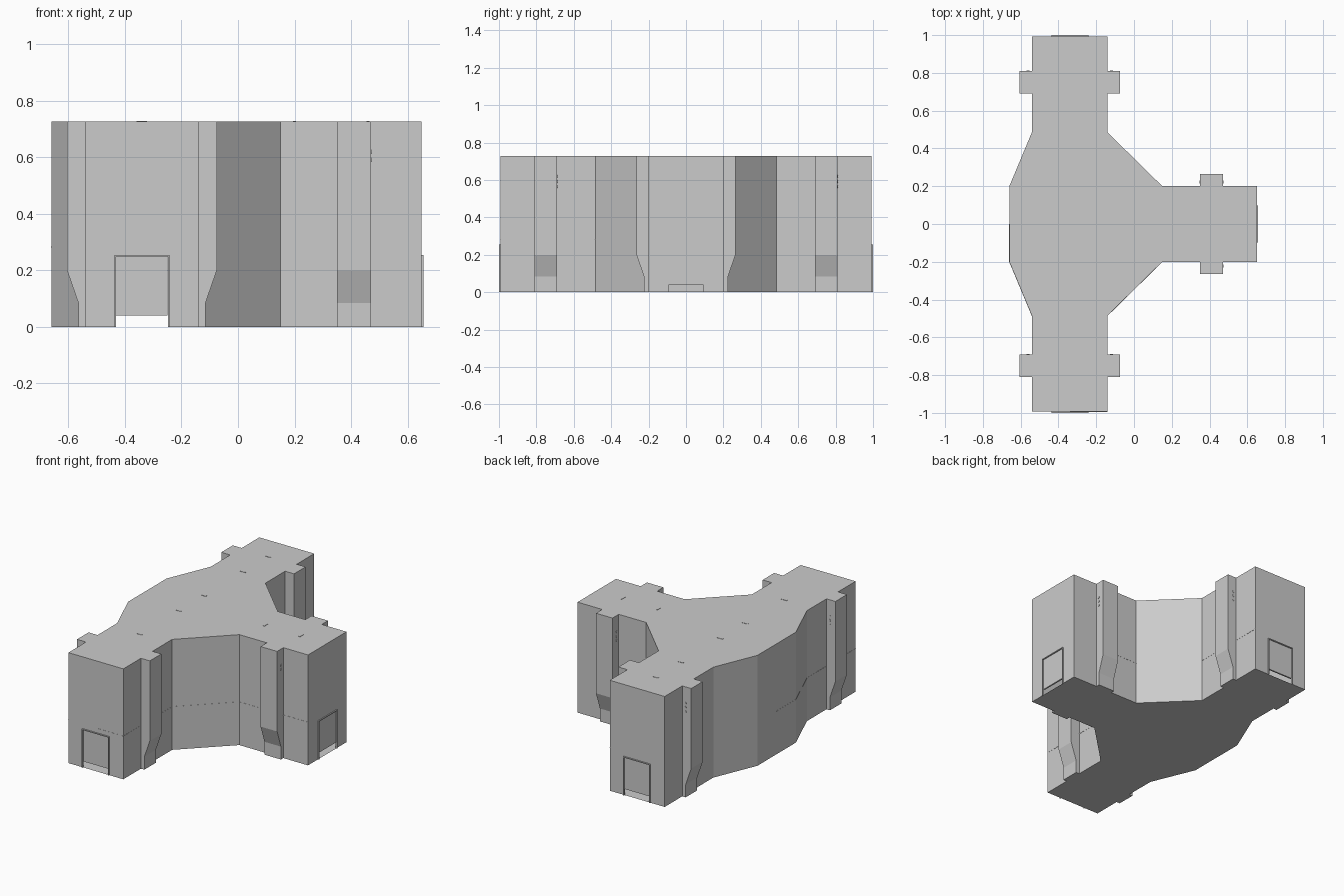
import bpy, bmesh
from math import pi
from mathutils import Matrix, Vector

if "Cube" in bpy.data.objects:
    bpy.data.objects.remove(bpy.data.objects["Cube"])

H = 0.727


def finish(name, bm, fix_normals=True):
    if fix_normals:
        bmesh.ops.recalc_face_normals(bm, faces=bm.faces)
    mesh = bpy.data.meshes.new(name)
    bm.to_mesh(mesh)
    bm.free()
    ob = bpy.data.objects.new(name, mesh)
    bpy.context.collection.objects.link(ob)
    return ob


def place(x, y, rot):
    # local -y points out of the wall
    return Matrix.Translation((x, y, 0)) @ Matrix.Rotation(rot, 4, 'Z')


def box(bm, lo, hi, mat=Matrix()):
    lo, hi = Vector(lo), Vector(hi)
    size = hi - lo
    m = mat @ Matrix.Translation((lo + hi) / 2) @ Matrix.Diagonal((*size, 1))
    bmesh.ops.create_cube(bm, size=1, matrix=m)


# Three-armed hollow hall, mirrored about y = 0
half = [(0.65, 0.2), (0.15, 0.2), (-0.14, 0.485), (-0.14, 0.993),
        (-0.54, 0.993), (-0.54, 0.487), (-0.66, 0.2)]
outline = half + [(x, -y) for x, y in reversed(half)]
ends = {3, 9, 13}          # outline edges that carry a doorway
DW, DH = 0.095, 0.255      # doorway half width and height

bm = bmesh.new()
for z, order in ((0, outline[::-1]), (H, outline)):
    bm.faces.new([bm.verts.new((x, y, z)) for x, y in order])
for i, a in enumerate(outline):
    a, b = Vector(a), Vector(outline[(i + 1) % len(outline)])
    d = 0.5 - DW / (b - a).length
    panels = [(0, 1, 0, H)]
    if i in ends:
        panels = [(0, d, 0, H), (1 - d, 1, 0, H), (d, 1 - d, DH, H)]
    for s, t, z0, z1 in panels:
        p, q = a.lerp(b, s), a.lerp(b, t)
        bm.faces.new([bm.verts.new((*v, z)) for v, z in
                      ((p, z0), (q, z0), (q, z1), (p, z1))])
bmesh.ops.remove_doubles(bm, verts=bm.verts, dist=1e-5)
finish("hall_shell", bm, False)

# Doors, raised slightly off the floor, with thin frames
for x, y, rot in ((-0.34, -0.993, 0), (-0.34, 0.993, pi), (0.65, 0, pi / 2)):
    m = place(x, y, rot)
    bm = bmesh.new()
    box(bm, (-DW + .004, 0, 0.04), (DW - .004, 0.01, DH - .004), m)
    finish("door", bm)
    bm = bmesh.new()
    for s in (-1, 1):
        box(bm, (s * DW - .003, -0.007, 0), (s * DW + .003, 0.004, DH), m)
    box(bm, (-DW, -0.007, DH - .006), (DW, 0.004, DH), m)
    finish("door_frame", bm)

# Stepped buttresses with small round ports in their sides
profile = [(0, 0), (.025, 0), (.025, .085), (.065, .2), (.065, H), (0, H)]
buttresses = [(-.14, .75, pi / 2, {1: 3}), (-.54, .75, -pi / 2, {-1: 3}),
              (-.14, -.75, pi / 2, {1: 3}), (-.54, -.75, -pi / 2, {-1: 3}),
              (.41, -.2, 0, {1: 2}), (.41, .2, pi, {-1: 3, 1: 3})]
for x, y, rot, ports in buttresses:
    m = place(x, y, rot)
    bm = bmesh.new()
    f = bm.faces.new([bm.verts.new((-.06, -d, z)) for d, z in profile])
    ext = bmesh.ops.extrude_face_region(bm, geom=[f], use_keep_orig=True)
    bmesh.ops.translate(bm, vec=(.12, 0, 0), verts=[
        v for v in ext["geom"] if isinstance(v, bmesh.types.BMVert)])
    bm.transform(m)
    finish("buttress", bm)
    bm = bmesh.new()
    for side, count in ports.items():
        for k in range(count):
            bmesh.ops.create_cone(
                bm, cap_ends=True, segments=10, radius1=.008, radius2=.008,
                depth=.005, matrix=m @ Matrix.Translation(
                    (side * .06, -.022, .62 - .028 * k))
                @ Matrix.Rotation(pi / 2, 4, 'Y'))
    finish("ports", bm)

# Thin seam strip along some of the walls
seams = [[(-.34, -.993), (-.14, -.993), (-.14, -.485), (.15, -.2), (.65, -.2)],
         [(-.14, .485), (-.14, .993)], [(.15, .2), (.35, .2)],
         [(-.66, 0), (-.66, -.2), (-.54, -.487), (-.54, -.993)]]
bm = bmesh.new()
for path in seams:
    for a, b in zip(path, path[1:]):
        a, b = Vector(a), Vector(b)
        m = place(*a, Vector((1, 0)).angle_signed(b - a) * -1)
        box(bm, (0, -.001, .282), ((b - a).length, .001, .285), m)
finish("wall_seams", bm)

# Roof slots
bm = bmesh.new()
for y in (.8, .54, .13, -.13, -.535):
    box(bm, (-.36, y - .005, H - .002), (-.322, y + .005, H + .002))
for x in (.2, .46):
    box(bm, (x - .005, -.018, H - .002), (x + .005, .018, H + .002))
finish("roof_slots", bm)
